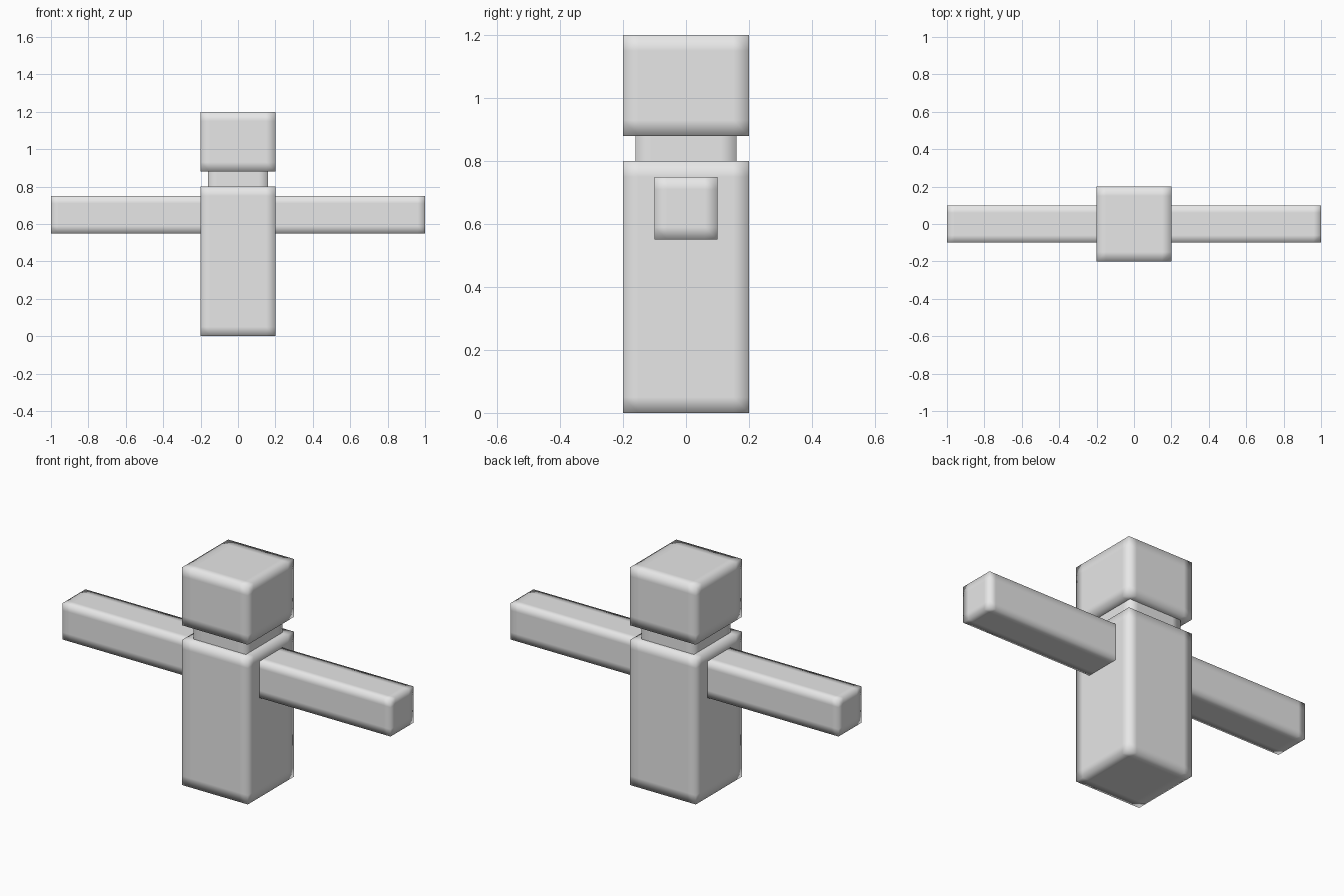
import bpy, bmesh
from mathutils import Vector

if "Cube" in bpy.data.objects:
    bpy.data.objects.remove(bpy.data.objects["Cube"])

grey = bpy.data.materials.new("plain grey")
grey.diffuse_color = (0.8, 0.8, 0.8, 1)
grey.use_nodes = True
grey.node_tree.nodes["Principled BSDF"].inputs["Base Color"].default_value = grey.diffuse_color


def soft_box(name, low, high, margin=0.05, open_sides=()):
    """Square box with support loops near its edges, shaded smooth.
    open_sides lists the outward directions of hidden faces to leave out."""
    low, high = Vector(low), Vector(high)
    size, centre = high - low, (low + high) / 2
    bm = bmesh.new()
    bmesh.ops.create_cube(bm, size=1)
    for v in bm.verts:
        v.co = Vector(c * s for c, s in zip(v.co, size)) + centre
    # support loops along every axis
    for axis in range(3):
        normal = Vector((0, 0, 0))
        normal[axis] = 1
        inset = min(margin, size[axis] * 0.3)
        for place in (low[axis] + inset, high[axis] - inset):
            bmesh.ops.bisect_plane(bm, geom=bm.verts[:] + bm.edges[:] + bm.faces[:],
                                   plane_co=normal * place, plane_no=normal)
    bm.normal_update()
    hidden = [f for f in bm.faces
              if any(f.normal.dot(Vector(d)) > 0.9 for d in open_sides)]
    bmesh.ops.delete(bm, geom=hidden, context='FACES')
    for f in bm.faces:
        f.smooth = True
    mesh = bpy.data.meshes.new(name)
    bm.to_mesh(mesh)
    bm.free()
    mesh.materials.append(grey)
    obj = bpy.data.objects.new(name, mesh)
    bpy.context.collection.objects.link(obj)
    return obj


# Trunk, neck and head stacked along z
soft_box("body", (-0.2, -0.2, 0), (0.2, 0.2, 0.8))
soft_box("neck", (-0.16, -0.16, 0.8), (0.16, 0.16, 0.88),
         open_sides=((0, 0, 1), (0, 0, -1)))
soft_box("head", (-0.2, -0.2, 0.88), (0.2, 0.2, 1.2))

# Outstretched arms
soft_box("right_arm", (0.2, -0.1, 0.55), (1, 0.1, 0.75), 0.04, ((-1, 0, 0),))
soft_box("left_arm", (-1, -0.1, 0.55), (-0.2, 0.1, 0.75), 0.04, ((1, 0, 0),))
